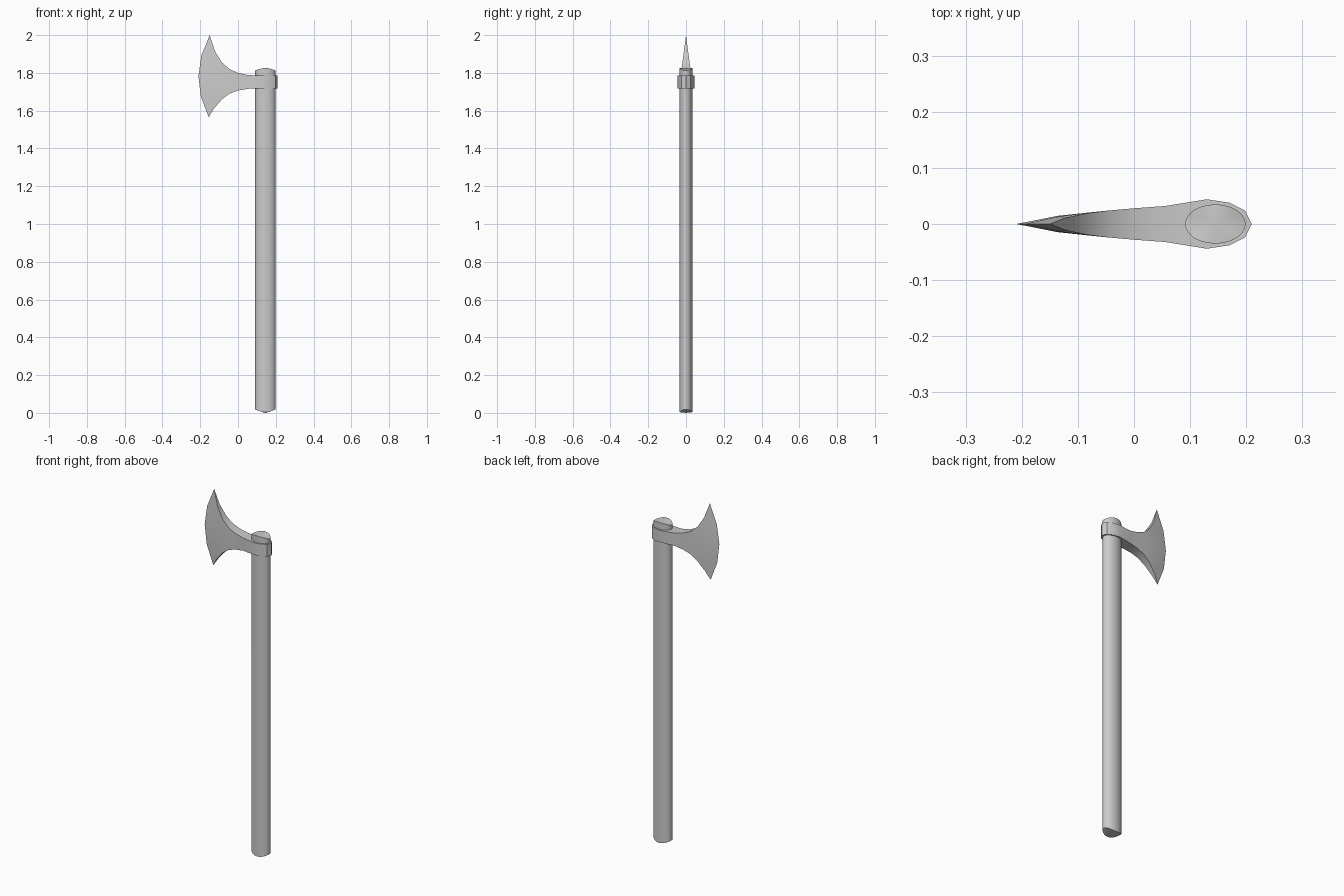
import bpy, bmesh, math

if "Cube" in bpy.data.objects:
    bpy.data.objects.remove(bpy.data.objects["Cube"])


def finish(name, bm, angle):
    bmesh.ops.remove_doubles(bm, verts=bm.verts, dist=1e-5)
    bmesh.ops.recalc_face_normals(bm, faces=bm.faces)
    mesh = bpy.data.meshes.new(name)
    bm.to_mesh(mesh)
    bm.free()
    ob = bpy.data.objects.new(name, mesh)
    bpy.context.collection.objects.link(ob)
    bpy.ops.object.select_all(action='DESELECT')
    ob.select_set(True)
    bpy.context.view_layer.objects.active = ob
    bpy.ops.object.shade_smooth_by_angle(angle=math.radians(angle))
    return ob


# Handle: oval shaft whose ends bow gently along x
bm = bmesh.new()
n, cx, rx, ry = 24, 0.145, 0.054, 0.035
rings = []
for mid, drop in ((0.004, 0.015), (1.825, -0.013)):
    ring = []
    for i in range(n):
        a = 2 * math.pi * i / n
        ring.append(bm.verts.new((cx + rx * math.cos(a), ry * math.sin(a),
                                  mid + drop * math.cos(a) ** 2)))
    tip = bm.verts.new((cx, 0, 0 if drop > 0 else 1.826))
    for i in range(n):
        bm.faces.new((ring[i], ring[(i + 1) % n], tip))
    rings.append(ring)
for i in range(n):
    j = (i + 1) % n
    bm.faces.new((rings[0][i], rings[0][j], rings[1][j], rings[1][i]))
finish("handle", bm, 35)

# Axe head: stations from blade to poll (top x, top z, bottom x, bottom z,
# half width at rim, half width at middle, forward bow of the middle)
stations = [
    (-0.150, 2.000, -0.155, 1.565, 0.000, 0.000, 0.057),
    (-0.122, 1.915, -0.127, 1.612, 0.011, 0.0145, 0.012),
    (-0.085, 1.855, -0.085, 1.660, 0.019, 0.020, 0.0),
    (-0.045, 1.820, -0.045, 1.690, 0.024, 0.024, 0.0),
    (0.000, 1.800, 0.000, 1.707, 0.028, 0.028, 0.0),
    (0.055, 1.788, 0.055, 1.716, 0.032, 0.032, 0.0),
    (0.130, 1.786, 0.130, 1.718, 0.044, 0.044, 0.0),
    (0.170, 1.787, 0.170, 1.717, 0.038, 0.038, 0.0),
    (0.198, 1.787, 0.198, 1.717, 0.024, 0.024, 0.0),
    (0.210, 1.787, 0.210, 1.717, 0.000, 0.000, 0.0),
]
bm = bmesh.new()
grid = {}
for s in (-1, 1):
    for i, (tx, tz, bx, bz, wr, wm, bow) in enumerate(stations):
        for j in range(5):
            t = j / 4
            k = 4 * t * (1 - t)
            grid[s, i, j] = bm.verts.new((tx + (bx - tx) * t - bow * k,
                                          s * (wr + (wm - wr) * k),
                                          tz + (bz - tz) * t))
# Merge the two sides along the cutting edge and the back of the poll
last = len(stations) - 1
for i in (0, last):
    for j in range(5):
        bm.verts.remove(grid[1, i, j])
        grid[1, i, j] = grid[-1, i, j]


def face(*keys):
    verts = list(dict.fromkeys(grid[k] for k in keys))
    if len(verts) > 2:
        bm.faces.new(verts)


for i in range(last):
    for s in (-1, 1):
        for j in range(4):
            face((s, i, j), (s, i + 1, j), (s, i + 1, j + 1), (s, i, j + 1))
    for j in (0, 4):
        face((-1, i, j), (-1, i + 1, j), (1, i + 1, j), (1, i, j))
finish("axe_head", bm, 30)
